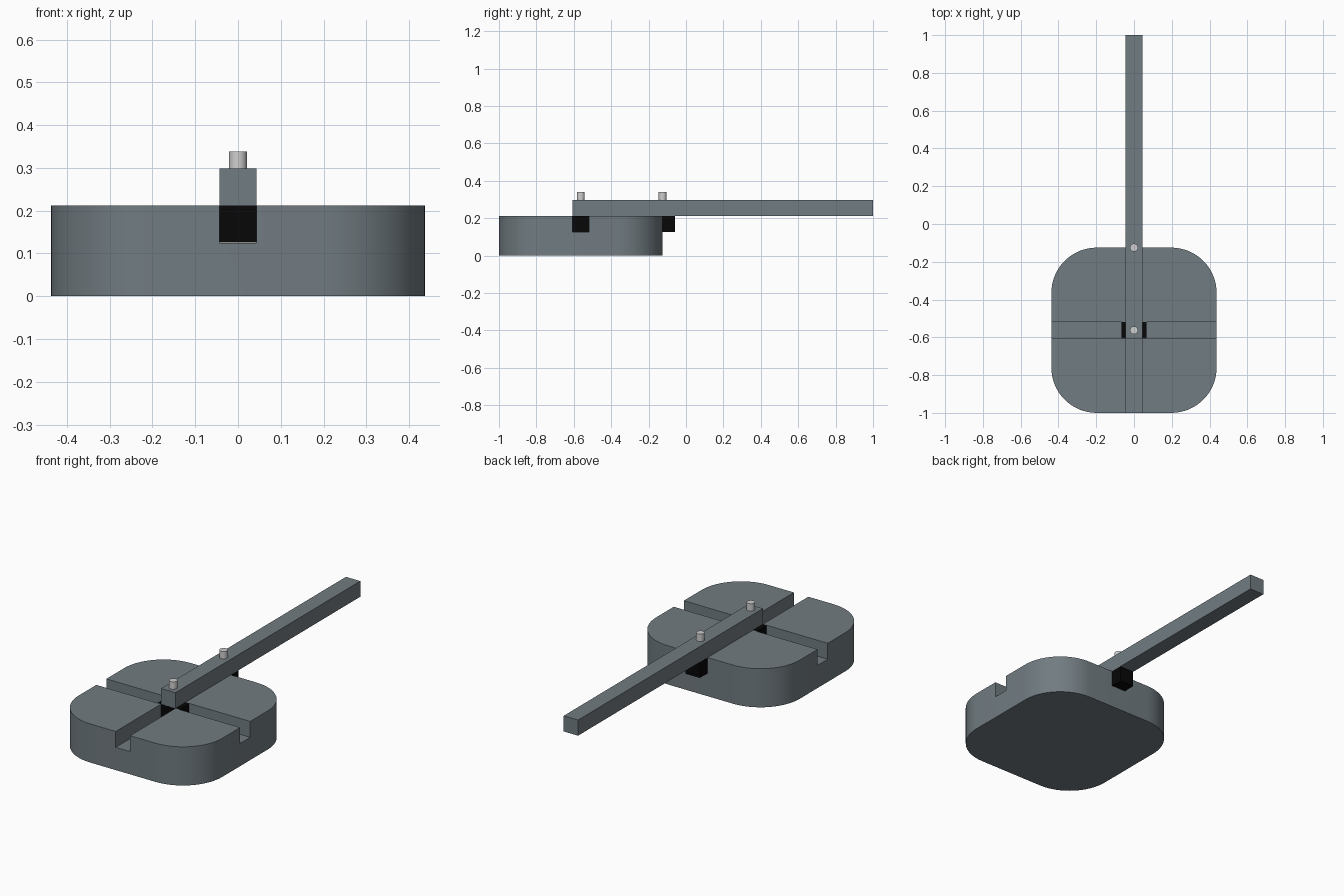
import bpy
import bmesh
from math import cos, sin, pi, radians

cube = bpy.data.objects.get("Cube")
if cube:
    bpy.data.objects.remove(cube, do_unlink=True)


def material(name, rgb):
    m = bpy.data.materials.new(name)
    m.use_nodes = True
    m.diffuse_color = (*rgb, 1)
    m.node_tree.nodes["Principled BSDF"].inputs["Base Color"].default_value = (*rgb, 1)
    return m


SLATE = material("slate grey", (0.165, 0.2, 0.22))
BLACK = material("black", (0.002, 0.002, 0.002))
STEEL = material("light steel", (0.62, 0.62, 0.62))

HALF = 0.4375        # half the base width
CORNER = 0.24        # base corner radius
TOP = 0.2125         # base top
FLOOR = 0.125        # groove floor
W = 0.0437           # half the groove and arm width
MID, BACK = -0.5625, -0.125   # pivot positions along y
ARM_TOP = 0.2985


def make(name, bm, mat):
    mesh = bpy.data.meshes.new(name)
    bmesh.ops.recalc_face_normals(bm, faces=bm.faces)
    bm.to_mesh(mesh)
    bm.free()
    ob = bpy.data.objects.new(name, mesh)
    bpy.context.collection.objects.link(ob)
    mesh.materials.append(mat)
    return ob


def box(name, lo, hi, mat):
    bm = bmesh.new()
    bmesh.ops.create_cube(bm, size=1)
    for v in bm.verts:
        v.co = [l + (c + 0.5) * (h - l) for c, l, h in zip(v.co, lo, hi)]
    return make(name, bm, mat)


def smooth(ob):
    bpy.ops.object.select_all(action="DESELECT")
    ob.select_set(True)
    bpy.context.view_layer.objects.active = ob
    bpy.ops.object.shade_smooth_by_angle(angle=radians(30))


# Rounded square base
bm = bmesh.new()
steps = 16
ring = []
for q, (sx, sy) in enumerate([(1, 1), (-1, 1), (-1, -1), (1, -1)]):
    for i in range(steps + 1):
        a = (q + i / steps) * pi / 2
        ring.append(bm.verts.new((sx * (HALF - CORNER) + CORNER * cos(a),
                                  MID + sy * (HALF - CORNER) + CORNER * sin(a), 0)))
face = bm.faces.new(ring)
ext = bmesh.ops.extrude_face_region(bm, geom=[face])["geom"]
bmesh.ops.translate(bm, vec=(0, 0, TOP),
                    verts=[g for g in ext if isinstance(g, bmesh.types.BMVert)])
base = make("base", bm, SLATE)

# Crossed grooves cut into the base
cutters = [box("groove_cutter_long", (-W, -1.1, FLOOR), (W, 0, 0.4), SLATE),
           box("groove_cutter_cross", (-0.6, MID - W, FLOOR), (0.6, MID + W, 0.4), SLATE)]
bpy.context.view_layer.objects.active = base
for c in cutters:
    mod = base.modifiers.new("groove", "BOOLEAN")
    mod.operation = "DIFFERENCE"
    mod.solver = "EXACT"
    mod.object = c
    bpy.ops.object.modifier_apply(modifier=mod.name)
    bpy.data.objects.remove(c, do_unlink=True)
smooth(base)

# Sliding blocks, one in each groove
S = W - 0.0005
LONG = 0.067
box("cross_slider", (-LONG, MID - S, FLOOR + 0.0005), (LONG, MID + S, TOP - 0.0005), BLACK)
box("long_slider", (-S, BACK - LONG, FLOOR + 0.0005), (S, BACK + LONG, TOP - 0.0005), BLACK)

# Swinging arm
box("arm", (-W, MID - W, TOP), (W, 1, ARM_TOP), SLATE)

# Pivot pins through the arm into the sliders
for name, y in (("front_pin", MID), ("back_pin", BACK)):
    bm = bmesh.new()
    bmesh.ops.create_cone(bm, cap_ends=True, segments=32, radius1=0.021,
                          radius2=0.021, depth=0.19)
    bmesh.ops.translate(bm, verts=bm.verts, vec=(0, y, 0.339 - 0.095))
    smooth(make(name, bm, STEEL))
